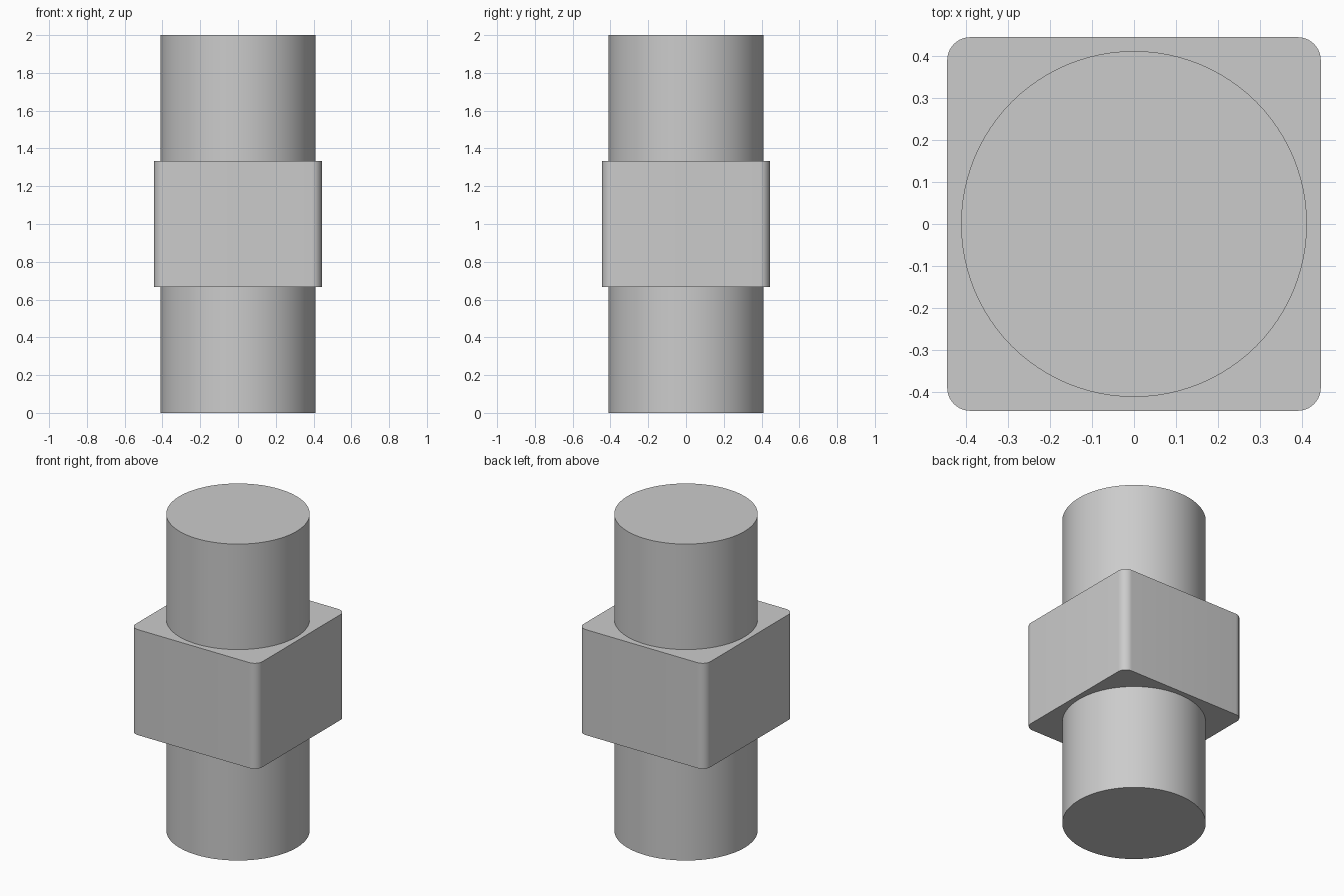
import bpy
import bmesh
import math

HEIGHT = 2.0
ROD_RADIUS = 0.411
BLOCK_WIDTH = 0.888
BLOCK_HEIGHT = HEIGHT / 3
CORNER_RADIUS = 0.055

cube = bpy.data.objects.get("Cube")
if cube:
    bpy.data.objects.remove(cube, do_unlink=True)

# Plain grey material shared by every part
grey = bpy.data.materials.new("light_grey")
grey.use_nodes = True
colour = (0.6, 0.6, 0.6, 1.0)
grey.diffuse_color = colour
grey.node_tree.nodes["Principled BSDF"].inputs["Base Color"].default_value = colour


def finish(obj, name):
    obj.name = obj.data.name = name
    obj.data.materials.append(grey)
    bpy.ops.object.select_all(action="DESELECT")
    obj.select_set(True)
    bpy.context.view_layer.objects.active = obj
    bpy.ops.object.shade_smooth_by_angle(angle=math.radians(30))


# Round stubs below and above the block
stub_height = (HEIGHT - BLOCK_HEIGHT) / 2
for name, z in (("lower_cylinder", stub_height / 2),
                ("upper_cylinder", HEIGHT - stub_height / 2)):
    bpy.ops.mesh.primitive_cylinder_add(vertices=96, radius=ROD_RADIUS,
                                        depth=stub_height, location=(0, 0, z))
    finish(bpy.context.object, name)

# Square block with rounded upright edges
mesh = bpy.data.meshes.new("square_block")
bm = bmesh.new()
bmesh.ops.create_cube(bm, size=1)
bmesh.ops.scale(bm, vec=(BLOCK_WIDTH, BLOCK_WIDTH, BLOCK_HEIGHT), verts=bm.verts)
upright = [e for e in bm.edges
           if abs(e.verts[0].co.z - e.verts[1].co.z) > BLOCK_HEIGHT / 2]
bmesh.ops.bevel(bm, geom=upright, offset=CORNER_RADIUS, offset_type="OFFSET",
                segments=10, profile=0.5, affect="EDGES")
bm.to_mesh(mesh)
bm.free()
block = bpy.data.objects.new("square_block", mesh)
block.location.z = HEIGHT / 2
bpy.context.collection.objects.link(block)
finish(block, "square_block")
